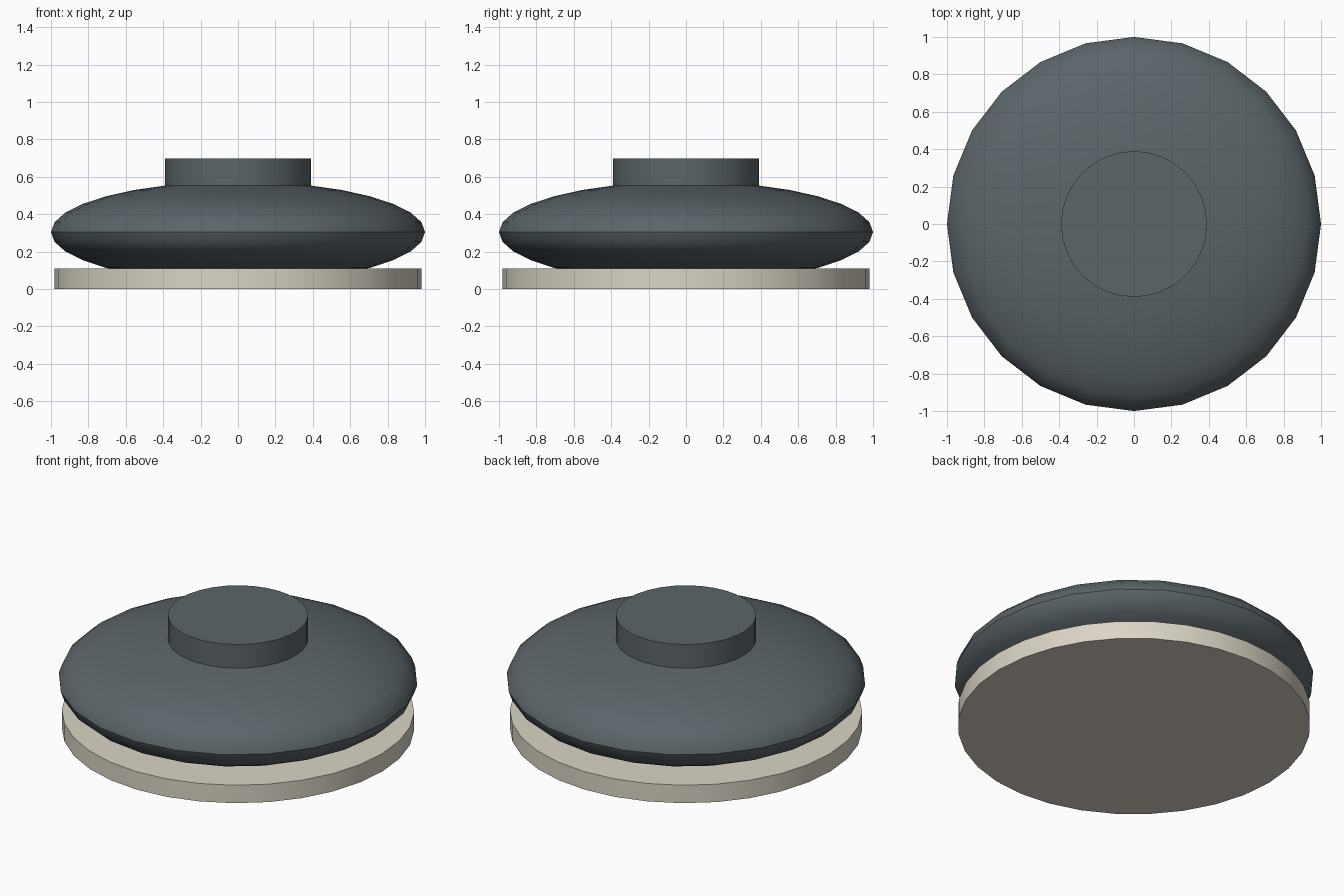
import bpy
import math

cube = bpy.data.objects.get("Cube")
if cube:
    bpy.data.objects.remove(cube, do_unlink=True)


def material(name, color):
    mat = bpy.data.materials.new(name)
    mat.use_nodes = True
    mat.diffuse_color = color
    mat.node_tree.nodes["Principled BSDF"].inputs["Base Color"].default_value = color
    return mat


def finish(name, mat):
    obj = bpy.context.object
    obj.name = obj.data.name = name
    bpy.ops.object.transform_apply(location=False, rotation=False, scale=True)
    obj.data.materials.append(mat)
    bpy.ops.object.shade_smooth_by_angle(angle=math.radians(35))
    return obj


def disc(name, radius, bottom, top, mat, sides):
    bpy.ops.mesh.primitive_cylinder_add(
        vertices=sides, radius=radius, depth=top - bottom,
        location=(0, 0, (bottom + top) / 2))
    return finish(name, mat)


slate = material("dark slate", (0.105, 0.130, 0.143, 1))
cream = material("warm cream", (0.70, 0.66, 0.56, 1))

# Flat round base plate
disc("base_plate", 0.98, 0, 0.11, cream, 32)

# Flattened round body
bpy.ops.mesh.primitive_uv_sphere_add(
    segments=24, ring_count=16, radius=1, location=(0, 0, 0.305))
bpy.context.object.scale.z = 0.27
finish("body", slate)

# Short round cap on top
disc("top_cap", 0.39, 0.45, 0.698, slate, 32)
